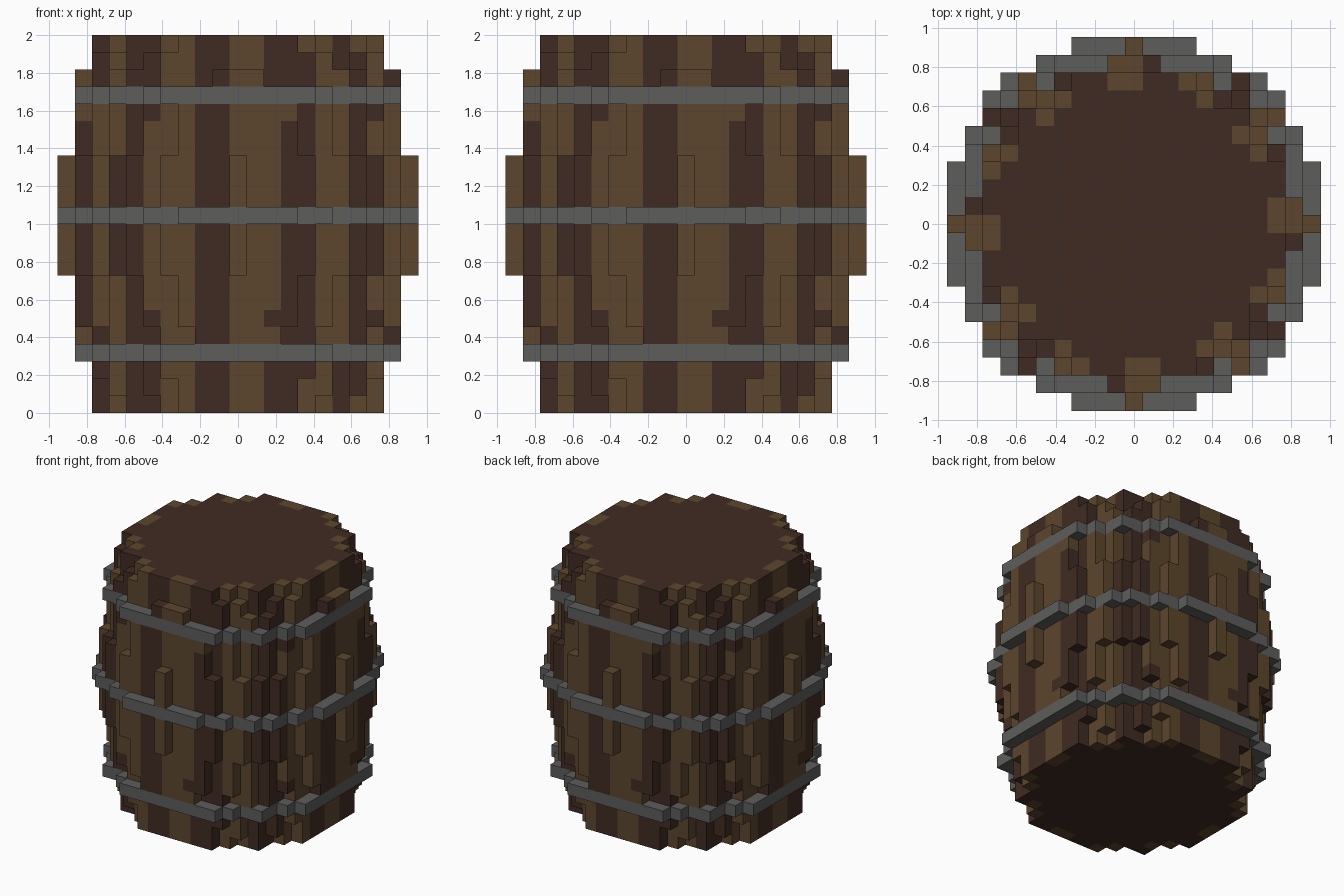
import bpy
import bmesh
import math
from mathutils import Vector

cube = bpy.data.objects.get("Cube")
if cube:
    bpy.data.objects.remove(cube, do_unlink=True)

UNIT = 2.0 / 22          # edge of one block; the barrel is 22 blocks tall
R = 10                   # widest block index from the axis
LIGHT, DARK, IRON = 0, 1, 2


def make_material(name, rgb):
    mat = bpy.data.materials.new(name)
    mat.diffuse_color = (*rgb, 1)
    mat.use_nodes = True
    bsdf = mat.node_tree.nodes["Principled BSDF"]
    bsdf.inputs["Base Color"].default_value = (*rgb, 1)
    bsdf.inputs["Roughness"].default_value = 0.9
    return mat


materials = [
    make_material("light_oak", (0.107, 0.061, 0.026)),
    make_material("dark_oak", (0.051, 0.024, 0.016)),
    make_material("grey_iron", (0.109, 0.109, 0.107)),
]

# Squared radius of the wooden disc in each layer: (first, last, value)
BULGE = [(0, 0, 73), (1, 1, 74), (2, 2, 80), (4, 4, 85), (5, 7, 90),
         (8, 14, 100), (15, 17, 90), (19, 19, 82), (20, 20, 80), (21, 21, 73)]
HOOPS = {3: ("lower_hoop", 98), 11: ("middle_hoop", 113), 18: ("upper_hoop", 98)}
HOOP_INNER = 60


def disc(limit):
    span = range(-R, R + 1)
    return {(x, y) for x in span for y in span if x * x + y * y <= limit}


def stave_colour(x, y, k):
    """Staves are angular sectors that repeat every quarter turn."""
    a = math.degrees(math.atan2(x, -y))
    a = (a + 45) % 90 - 45
    left_edge = -31 if k in (5, 17) else -34
    mid_edge = {5: 12, 17: 19}.get(k, 13)
    if a < left_edge or -15 <= a < -3 or mid_edge <= a < 27:
        return DARK
    return LIGHT


# Fill the blocks: (x, y, layer) -> (part name, colour)
cells = {}
for first, last, limit in BULGE:
    for k in range(first, last + 1):
        layer = disc(limit)
        if k == 19:      # extra corner blocks above the upper hoop
            layer |= {(sx * x, sy * y) for x, y in ((7, 6), (6, 7))
                      for sx in (-1, 1) for sy in (-1, 1)}
        for x, y in layer:
            inside = all(n in layer for n in
                         ((x + 1, y), (x - 1, y), (x, y + 1), (x, y - 1)))
            part, colour = "staves", stave_colour(x, y, k)
            if inside and k in (0, 21):
                part, colour = ("top_lid" if k else "bottom_lid"), DARK
            elif inside and k != 19 and x * x + y * y < 50:
                colour = DARK
            cells[x, y, k] = (part, colour)

for k, (name, limit) in HOOPS.items():
    core = disc(HOOP_INNER)
    for x, y in disc(limit):
        cells[x, y, k] = ("staves", DARK) if (x, y) in core else (name, IRON)

DIRECTIONS = [Vector(d) for d in ((1, 0, 0), (-1, 0, 0), (0, 1, 0),
                                  (0, -1, 0), (0, 0, 1), (0, 0, -1))]


def build_part(name):
    """Make the exposed block faces of one part and merge flat regions."""
    bm = bmesh.new()
    verts = {}

    def vert(p):
        key = tuple(round(c * 2) for c in p)
        if key not in verts:
            verts[key] = bm.verts.new(Vector(p) * UNIT)
        return verts[key]

    for (x, y, k), (part, colour) in cells.items():
        if part != name:
            continue
        centre = Vector((x, y, k + 0.5))
        for d in DIRECTIONS:
            if (x + int(d.x), y + int(d.y), k + int(d.z)) in cells:
                continue
            u = Vector((d.y, d.z, d.x))
            v = d.cross(u)
            corners = [centre + (d + u * a + v * b) * 0.5
                       for a, b in ((-1, -1), (1, -1), (1, 1), (-1, 1))]
            face = bm.faces.new([vert(c) for c in corners])
            face.material_index = 0 if colour == IRON else colour
    bmesh.ops.dissolve_limit(bm, angle_limit=0.01, verts=bm.verts[:],
                             edges=bm.edges[:], delimit={'MATERIAL'})
    mesh = bpy.data.meshes.new(name)
    bm.to_mesh(mesh)
    bm.free()
    used = [materials[IRON]] if name.endswith("hoop") else materials[:2]
    for mat in used:
        mesh.materials.append(mat)
    obj = bpy.data.objects.new(name, mesh)
    bpy.context.collection.objects.link(obj)
    return obj


for part_name in ("staves", "top_lid", "bottom_lid",
                  "lower_hoop", "middle_hoop", "upper_hoop"):
    build_part(part_name)
